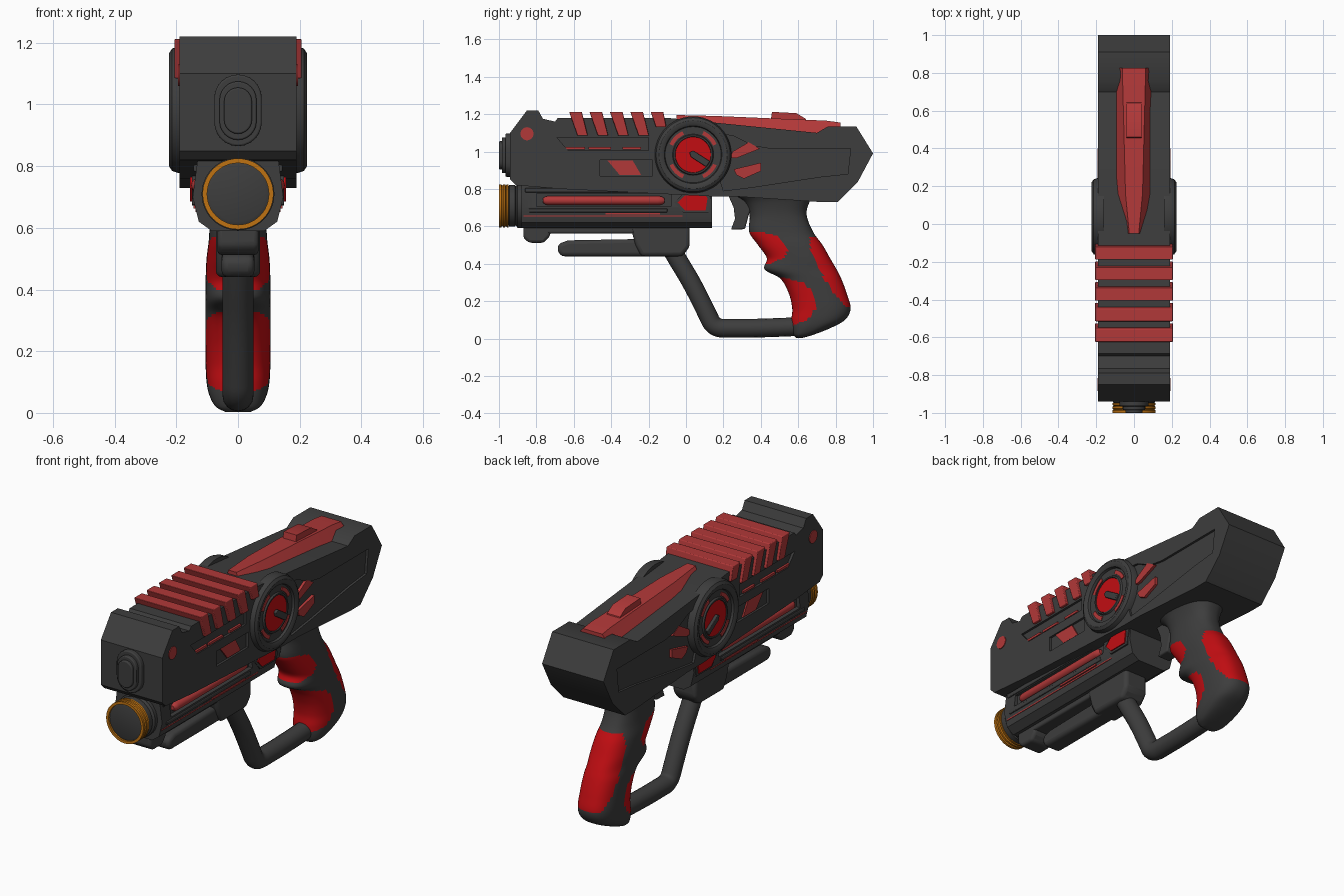
import bpy, bmesh, math
from mathutils import Vector

if "Cube" in bpy.data.objects:
    bpy.data.objects.remove(bpy.data.objects["Cube"])


def material(name, rgb):
    m = bpy.data.materials.new(name)
    m.use_nodes = True
    m.diffuse_color = (*rgb, 1)
    m.node_tree.nodes["Principled BSDF"].inputs["Base Color"].default_value = (*rgb, 1)
    return m


GREY = material("charcoal grey", (0.047, 0.047, 0.047))
RED = material("soft red", (0.44, 0.04, 0.04))
BRIGHT = material("bright red", (0.54, 0.004, 0.006))
ORANGE = material("amber orange", (0.52, 0.17, 0.006))


def build(name, verts, faces, mat, bevel=0):
    me = bpy.data.meshes.new(name)
    me.from_pydata(verts, [], faces)
    bm = bmesh.new()
    bm.from_mesh(me)
    bmesh.ops.remove_doubles(bm, verts=bm.verts, dist=1e-5)
    bmesh.ops.recalc_face_normals(bm, faces=bm.faces)
    bm.to_mesh(me)
    bm.free()
    ob = bpy.data.objects.new(name, me)
    bpy.context.collection.objects.link(ob)
    me.materials.append(mat)
    if bevel:
        mod = ob.modifiers.new("bevel", "BEVEL")
        mod.width, mod.segments = bevel, 3
    return ob


def loft(name, rings, mat, bevel=0):
    n = len(rings[0])
    faces = [(r * n + i, r * n + (i + 1) % n, (r + 1) * n + (i + 1) % n, (r + 1) * n + i)
             for r in range(len(rings) - 1) for i in range(n)]
    faces += [tuple(range(n)), tuple(range((len(rings) - 1) * n, len(rings) * n))]
    return build(name, [v for ring in rings for v in ring], faces, mat, bevel)


def side_prism(name, pts, x0, x1, mat, bevel=0):
    """Extrude a (y, z) outline across x."""
    return loft(name, [[(x, y, z) for y, z in pts] for x in (x0, x1)], mat, bevel)


def long_prism(name, pts, y0, y1, mat, bevel=0):
    """Extrude an (x, z) outline along y."""
    return loft(name, [[(x, y, z) for x, z in pts] for y in (y0, y1)], mat, bevel)


def rect(y0, y1, z0, z1):
    return [(y0, z0), (y1, z0), (y1, z1), (y0, z1)]


def lathe(name, profile, centre, axis, mat, segs=48):
    """Spin (radius, offset) points about an axis through centre."""
    rings = []
    for r, d in profile:
        ring = []
        for i in range(segs):
            a = math.tau * i / segs
            c, s = r * math.cos(a), r * math.sin(a)
            p = (d, c, s) if axis == "x" else (c, d, s)
            ring.append(tuple(Vector(centre) + Vector(p)))
        rings.append(ring)
    return loft(name, rings, mat)


def cut(target, cutter):
    cutter.hide_render = True
    mod = target.modifiers.new("cut", "BOOLEAN")
    mod.object, mod.operation, mod.solver = cutter, "DIFFERENCE", "EXACT"
    bpy.context.view_layer.objects.active = target
    bpy.ops.object.modifier_apply(modifier=mod.name)
    bpy.data.objects.remove(cutter)


SIDES = (("left", 1), ("right", -1))

# Main body shell with recessed side panels
body = side_prism("body_shell", [
    (-.94, .85), (-.94, 1.1), (-.85, 1.22), (-.79, 1.22), (-.765, 1.175), (-.7, 1.16), (-.685, 1.18),
    (-.1, 1.18), (.7, 1.1), (.76, 1.135), (.91, 1.135), (1, .99), (.92, .84), (.81, .73),
    (.72, .73), (.26, .76), (.14, .76), (-.67, .8), (-.91, .82)], -.19, .19, GREY)
rear_panel = [(.1, 1.1), (.25, 1.085), (.36, 1.03), (.45, 1.015), (.88, 1.015), (.865, .88),
              (.72, .865), (.36, .81), (.2, .79)]
rail_panel = [(-.69, 1.075), (-.2, 1.075), (-.2, 1.005), (-.63, 1.005)]
for _, s in SIDES:
    for outline in (rear_panel, rail_panel, rect(-.46, -.18, .87, .955)):
        cut(body, side_prism("panel_cutter", outline, s * .177, s * .3, GREY))

# Slanted ribs wrapping over the top
for i in range(5):
    y, z = -.625 + i * .109, 1.13 if i == 4 else 1.085
    k = (1.21 - z) * .36
    side_prism(f"top_rib_{i + 1}", [(y, 1.212), (y + .068, 1.212), (y + .055 + k, z), (y + k, z)],
               -.206, .206, RED, .004)

# Tapered spine and sight block along the rear top
loft("top_spine", [[(-b, y, z0), (-t, y, z1), (t, y, z1), (b, y, z0)] for y, b, t, z0, z1 in (
    (-.05, .035, .025, 1.16, 1.195), (.16, .1, .045, 1.14, 1.19),
    (.75, .1, .06, 1.08, 1.165), (.825, .085, .06, 1.125, 1.155))], RED)
side_prism("sight_block", [(.45, 1.15), (.46, 1.212), (.59, 1.205), (.64, 1.175), (.65, 1.15)],
           -.04, .04, RED)


# Front emitter, a stepped capsule
def capsule(hw, z0, z1, n=12):
    pts = []
    for centre, start in ((z1 - hw, 0), (z0 + hw, math.pi)):
        for i in range(n + 1):
            a = start + math.pi * i / n
            pts.append((hw * math.cos(a), centre + hw * math.sin(a)))
    return pts


long_prism("emitter_base", capsule(.077, .865, 1.097), -.965, -.9, GREY, .006)
long_prism("emitter_ring", capsule(.06, .885, 1.075), -.985, -.9, GREY, .005)
long_prism("emitter_tip", capsule(.045, .905, 1.055), -1, -.9, GREY, .005)

# Lower barrel housing with a trough on each side
half = [(.13, .83), (.147, .7), (.127, .62), (.085, .59)]
housing = long_prism("lower_housing", half + [(-x, z) for x, z in reversed(half)], -.88, .14, GREY)
for _, s in SIDES:
    cut(housing, side_prism("trough_cutter", rect(-.8, -.08, .705, .775), s * .122, s * .3, GREY))

# Torch with a threaded amber rim
torch = (0, 0, .71)
lathe("torch_collar", [(.1, -.97), (.1, -.95), (.112, -.945), (.112, -.915), (.105, -.91),
                       (.118, -.9), (.118, -.86)], torch, "y", GREY)
lathe("torch_rim", [(.1, -.98), (.1, -1), (.115, -1), (.115, -.987), (.108, -.983), (.115, -.977),
                    (.115, -.967), (.108, -.963), (.115, -.957), (.115, -.948), (.1, -.948)],
      torch, "y", ORANGE)
lathe("torch_lens", [(.1, -.95), (.1, -.99), (.09, -.994)], torch, "y", GREY)


def arc(cy, cz, r0, r1, a0, a1, n=8):
    angles = [a0 + (a1 - a0) * i / n for i in range(n + 1)]
    return ([(cy + r0 * math.cos(a), cz + r0 * math.sin(a)) for a in angles] +
            [(cy + r1 * math.cos(a), cz + r1 * math.sin(a)) for a in reversed(angles)])


# Everything repeated on both flanks
for side, s in SIDES:
    def plate(name, pts, x0, x1, mat, bevel=0):
        return side_prism(f"{side}_{name}", pts, s * x0, s * x1, mat, bevel)

    def spin(name, profile, y, z, mat):
        return lathe(f"{side}_{name}", [(r, s * d) for r, d in profile], (0, y, z), "x", mat)

    # Round dial
    cy, cz = .038, .983
    spin("dial_rim", [(.205, .16), (.205, .195), (.198, .214), (.183, .224), (.168, .224),
                      (.154, .216), (.15, .203), (.11, .203), (.105, .212), (.097, .212),
                      (.095, .203)], cy, cz, GREY)
    spin("dial_face", [(.095, .19), (.095, .208)], cy, cz, BRIGHT)
    for i in range(4):
        mid = math.radians(45 + 90 * i)
        plate(f"dial_arc_{i + 1}", arc(cy, cz, .117, .138, mid - .36, mid + .36), .2, .208, RED)
    plate("dial_pointer", [(cy - .02, cz + .012), (cy, cz + .022), (cy + .09, cz - .035),
                           (cy + .07, cz - .065), (cy - .012, cz - .012)], .2, .222, GREY, .004)

    # Accents on the upper body
    plate("upper_fin", [(.23, .965), (.25, 1.0), (.335, 1.05), (.395, 1.015), (.27, .965)], .17, .192, RED)
    plate("lower_fin", [(.255, .905), (.4, .94), (.4, .895), (.31, .855), (.27, .875)], .17, .192, RED)
    plate("window_slash", [(-.42, .952), (-.285, .952), (-.24, .875), (-.355, .875)], .17, .185, RED)
    for i, (y0, y1) in enumerate(((-.66, -.54), (-.52, -.4), (-.34, -.24))):
        plate(f"rail_dash_{i + 1}", rect(y0, y1, 1.01, 1.023), .17, .189, RED)
    spin("front_dot", [(.035, .18), (.035, .194)], -.85, 1.095, RED)

    # Accents on the lower housing
    lathe(f"{side}_red_tube", [(.012, -.765), (.022, -.75), (.024, -.735), (.024, -.15),
                               (.022, -.13), (.012, -.115)], (s * .128, 0, .738), "y", RED, 24)
    plate("upper_rail", rect(-.86, -.1, .782, .805), .12, .144, GREY, .004)
    plate("lower_rail", rect(-.84, -.1, .675, .695), .13, .149, GREY, .004)
    plate("red_stripe", rect(-.43, -.14, .662, .672), .12, .145, RED)
    plate("thin_stripe", rect(-.87, -.02, .652, .659), .12, .138, RED)
    badge = [(-.045, .728), (-.005, .765), (.105, .765), (.115, .75), (.105, .685), (-.005, .685)]
    plate("badge", badge, .12, .155, BRIGHT)
    plate("badge_frame", [(.035 + (y - .035) * 1.22, .725 + (z - .725) * 1.3) for y, z in badge],
          .11, .149, GREY)

# Fore-grip slung under the housing
side_prism("fore_knob", [(-.87, .61), (-.87, .54), (-.84, .512), (-.76, .512), (-.725, .55),
                         (-.725, .61)], -.067, .067, GREY, .015)
side_prism("fore_strip", rect(-.75, -.2, .562, .61), -.067, .067, GREY, .01)
side_prism("fore_block", [(-.3, .61), (-.27, .5), (-.24, .44), (-.02, .44), (.02, .49), (.02, .61)],
           -.072, .072, GREY, .02)
side_prism("fore_finger", [(-.685, .47), (-.67, .44), (-.1, .44), (-.1, .535), (-.63, .525),
                           (-.685, .505)], -.053, .053, GREY, .02)

# Tubular hand guard
curve = bpy.data.curves.new("hand_guard", "CURVE")
curve.dimensions, curve.bevel_depth, curve.bevel_resolution = "3D", .05, 6
curve.use_fill_caps = True
spline = curve.splines.new("NURBS")
path = [(-.09, .5), (-.05, .43), (.03, .3), (.11, .14), (.15, .055), (.25, .055), (.4, .055), (.62, .065)]
spline.points.add(len(path) - 1)
for p, (y, z) in zip(spline.points, path):
    p.co = (0, y, z, 1)
spline.order_u, spline.use_endpoint_u, spline.resolution_u = 3, True, 8
guard = bpy.data.objects.new("hand_guard", curve)
bpy.context.collection.objects.link(guard)
curve.materials.append(GREY)
bpy.ops.object.select_all(action="DESELECT")
guard.select_set(True)
bpy.context.view_layer.objects.active = guard
bpy.ops.object.convert(target="MESH")

# Trigger
side_prism("trigger", [(.22, .78), (.255, .7), (.262, .64), (.24, .582), (.315, .585), (.335, .66),
                       (.38, .78)], -.04, .04, GREY, .008)

# Grip: stations of height, front, back and half width
stations = [Vector(v) for v in (
    (.775, .24, .69, .125), (.73, .31, .66, .105), (.66, .34, .645, .092), (.57, .338, .68, .094),
    (.5, .385, .73, .102), (.43, .432, .77, .105), (.37, .42, .805, .105), (.32, .505, .83, .105),
    (.24, .55, .86, .105), (.16, .568, .88, .105), (.1, .563, .85, .102), (.055, .565, .77, .092),
    (.02, .575, .68, .072), (.003, .59, .62, .04))]


def catmull(p, i, t):
    a, b, c, d = (p[max(0, min(len(p) - 1, i + k))] for k in (-1, 0, 1, 2))
    return .5 * (2 * b + (c - a) * t + (2 * a - 5 * b + 4 * c - d) * t * t + (3 * b - 3 * c + d - a) * t ** 3)


def superellipse(v, n=56):
    z, front, back, hw = v
    def bend(u):
        return math.copysign(abs(u) ** .8, u)
    return [(hw * bend(math.cos(math.tau * i / n)),
             (front + back) / 2 + (back - front) / 2 * bend(math.sin(math.tau * i / n)), z) for i in range(n)]


rings = [superellipse(catmull(stations, i, k / 8)) for i in range(len(stations) - 1) for k in range(8)]
grip = loft("grip", rings + [superellipse(stations[-1])], GREY)
grip.data.materials.append(BRIGHT)
patches = [
    [(.3, .57), (.42, .568), (.49, .545), (.548, .48), (.52, .43), (.45, .4), (.38, .39)],
    [(.4, .335), (.52, .325), (.63, .3), (.695, .23), (.69, .16), (.65, .1), (.57, .07), (.5, .07)],
    [(.66, .545), (.75, .54), (.95, .3), (.92, .17), (.86, .165), (.79, .24), (.71, .37), (.665, .47)]]


def inside(y, z, poly):
    hit = False
    for (y0, z0), (y1, z1) in zip(poly, poly[1:] + poly[:1]):
        if (z0 > z) != (z1 > z) and y < y0 + (z - z0) * (y1 - y0) / (z1 - z0):
            hit = not hit
    return hit


for f in grip.data.polygons:
    f.material_index = int(any(inside(f.center.y, f.center.z, p) for p in patches))

# Smooth the round surfaces and keep hard edges crisp
bpy.ops.object.select_all(action="DESELECT")
for ob in bpy.context.collection.objects:
    if ob.type == "MESH":
        ob.select_set(True)
        bpy.context.view_layer.objects.active = ob
bpy.ops.object.shade_smooth_by_angle(angle=math.radians(32))
